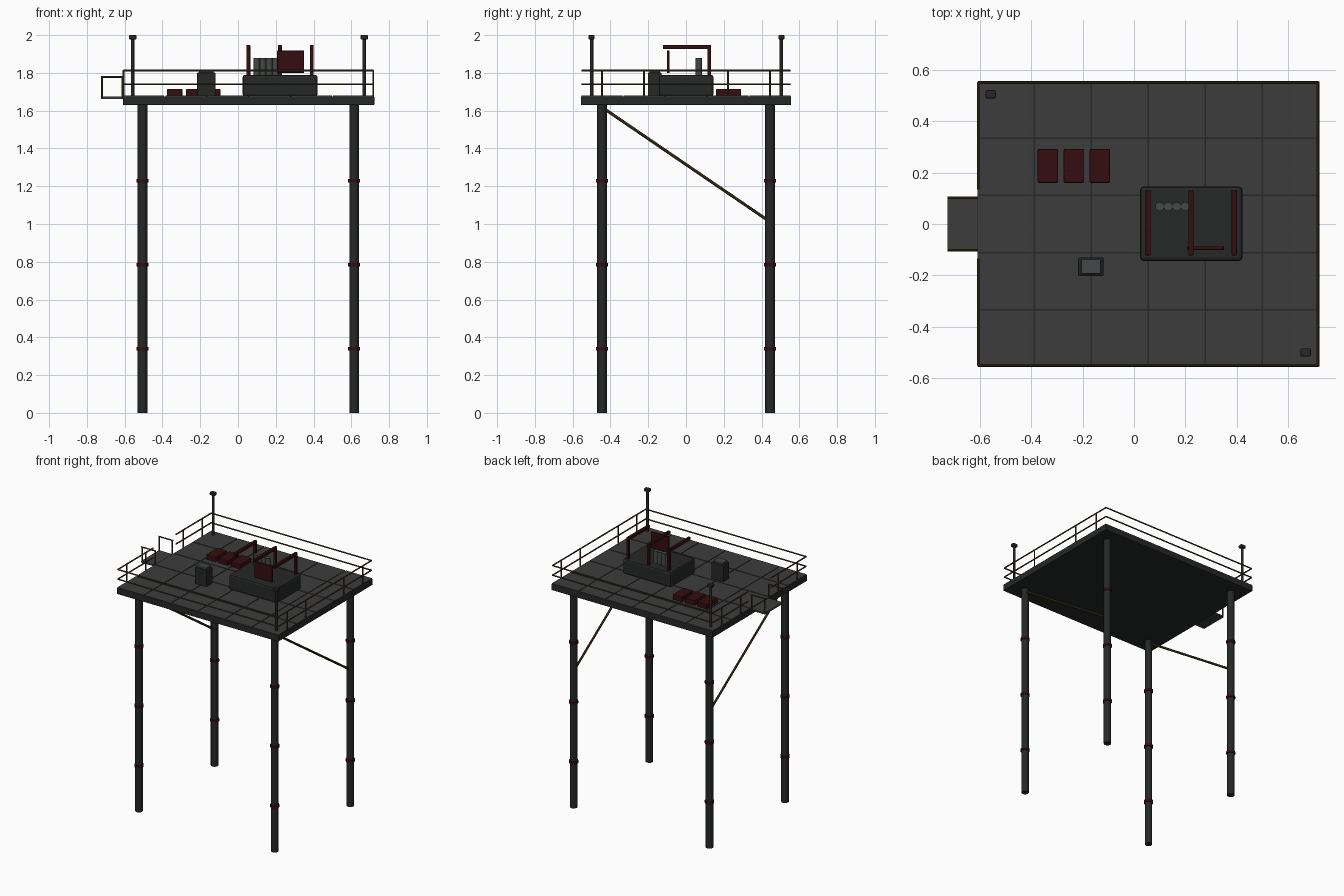
import bpy
from mathutils import Vector

cube = bpy.data.objects.get("Cube")
if cube:
    bpy.data.objects.remove(cube, do_unlink=True)


def material(name, rgb):
    m = bpy.data.materials.new(name)
    m.use_nodes = True
    m.diffuse_color = (*rgb, 1)
    m.node_tree.nodes["Principled BSDF"].inputs["Base Color"].default_value = (*rgb, 1)
    return m


deck_grey = material("deck grey", (0.045, 0.045, 0.045))
steel = material("dark steel", (0.019, 0.020, 0.020))
red = material("dark red", (0.036, 0.004, 0.005))
brass = material("dull yellow", (0.064, 0.043, 0.014))
pale = material("cylinder grey", (0.06, 0.065, 0.065))


def box(name, x, y, z, mat, bevel=0):
    """Box from (low, high) ranges on each axis."""
    bpy.ops.mesh.primitive_cube_add(size=1)
    o = bpy.context.object
    o.name = name
    o.location = [(a + b) / 2 for a, b in (x, y, z)]
    o.scale = [b - a for a, b in (x, y, z)]
    bpy.ops.object.transform_apply(location=False, rotation=False, scale=True)
    o.data.materials.append(mat)
    if bevel:
        mod = o.modifiers.new("edge", "BEVEL")
        mod.width = bevel
        mod.segments = 2
    return o


def tube(name, a, b, radius, mat, sides=12):
    """Cylinder running from point a to point b."""
    a, b = Vector(a), Vector(b)
    d = b - a
    bpy.ops.mesh.primitive_cylinder_add(vertices=sides, radius=radius,
                                        depth=d.length, location=(a + b) / 2)
    o = bpy.context.object
    o.name = name
    o.rotation_euler = d.to_track_quat("Z", "Y").to_euler()
    o.data.materials.append(mat)
    bpy.ops.object.shade_smooth_by_angle()
    return o


# Deck: dark slab with separate plates on top
X0, X1, Y, TOP = -0.61, 0.722, 0.556, 1.68
box("deck_slab", (X0, X1), (-Y, Y), (1.63, 1.676), steel, 0.004)
step_x, step_y, gap = (X1 - X0) / 6, 2 * Y / 5, 0.003
for i in range(6):
    for j in range(5):
        x, y = X0 + i * step_x, -Y + j * step_y
        box("deck_plate", (x + gap, x + step_x - gap),
            (y + gap, y + step_y - gap), (1.67, TOP), deck_grey)

# Legs, collars and diagonal braces
for x in (-0.505, 0.615):
    for y in (-0.445, 0.445):
        tube("leg", (x, y, 0), (x, y, 1.64), 0.026, steel)
        for z in (0.34, 0.785, 1.23):
            tube("leg_collar", (x, y, z - 0.009), (x, y, z + 0.009), 0.032, red)
    tube("diagonal_brace", (x, -0.44, 1.615), (x, 0.44, 1.015), 0.008, brass, 8)

# Railings, with an opening on the landing side
RX0, RX1, RY = -0.606, 0.716, 0.55
for z in (1.74, 1.812):
    for s in (-1, 1):
        tube("long_rail", (RX0, s * RY, z), (RX1, s * RY, z), 0.005, brass, 8)
        tube("landing_side_rail", (RX0, s * 0.135, z), (RX0, s * RY, z), 0.005, brass, 8)
    tube("end_rail", (RX1, -RY, z), (RX1, RY, z), 0.005, brass, 8)
for x in (RX0, RX1):
    for y in (-0.445, -0.223, 0.223, 0.445):
        tube("rail_post", (x, y, 1.67), (x, y, 1.812), 0.005, brass, 8)

# Landing with a hoop on each side
box("landing_plate", (-0.725, -0.605), (-0.105, 0.105), (1.662, 1.674), deck_grey)
for y in (-0.102, 0.102):
    for x in (-0.72, -0.612):
        tube("landing_post", (x, y, 1.665), (x, y, 1.778), 0.005, brass, 8)
    tube("landing_rail", (-0.725, y, 1.778), (-0.607, y, 1.778), 0.005, brass, 8)

# Corner masts with lamp heads
for x, y in ((-0.558, 0.505), (0.668, -0.5)):
    tube("mast", (x, y, 1.67), (x, y, 1.985), 0.009, steel)
    box("mast_lamp", (x - 0.02, x + 0.02), (y - 0.016, y + 0.016),
        (1.977, 2.0), steel, 0.005)

# Machine plinth with frames, cylinders and a screen
box("machine_plinth", (0.024, 0.422), (-0.144, 0.146), (1.675, 1.79), steel, 0.014)
for x in (0.055, 0.222, 0.39):
    box("frame_post", (x - 0.01, x + 0.01), (0.113, 0.133), (1.78, 1.945), red, 0.003)
    box("frame_arm", (x - 0.01, x + 0.01), (-0.122, 0.133), (1.926, 1.948), red, 0.003)
box("machine_screen", (0.207, 0.35), (-0.101, -0.087), (1.80, 1.918), red, 0.003)
for i in range(4):
    x = 0.1 + i * 0.033
    tube("gas_cylinder", (x, 0.068, 1.78), (x, 0.068, 1.88), 0.017, pale, 16)

# Control cabinet
box("cabinet", (-0.217, -0.118), (-0.202, -0.13), (1.675, 1.802), steel, 0.006)
box("cabinet_lid", (-0.206, -0.129), (-0.194, -0.138), (1.80, 1.815), pale, 0.003)

# Storage crates
for i in range(3):
    x = -0.375 + i * 0.101
    box("crate", (x, x + 0.08), (0.16, 0.292), (1.675, 1.716), red, 0.005)
